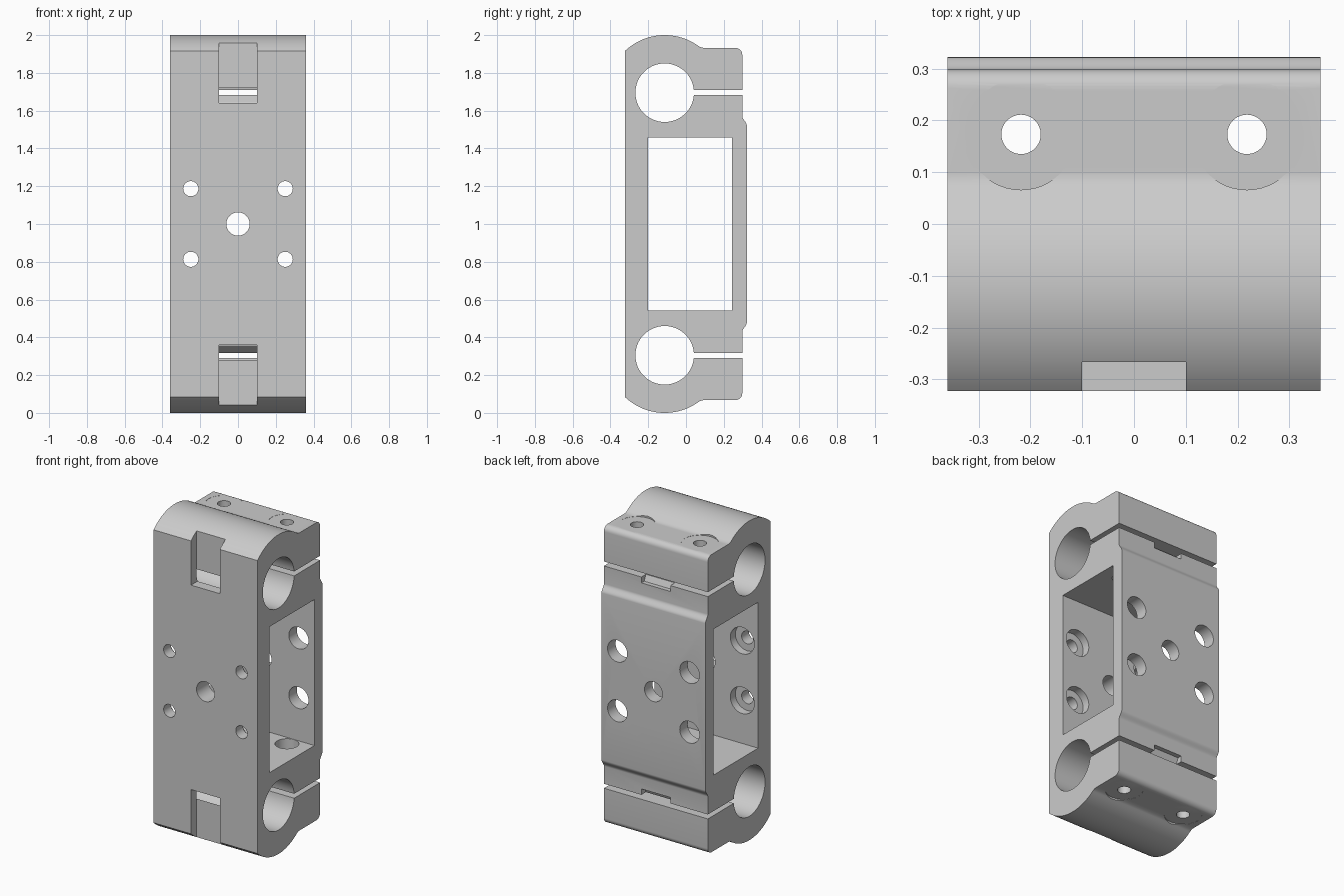
import bpy, bmesh, math
from mathutils import Matrix, Vector

if "Cube" in bpy.data.objects:
    bpy.data.objects.remove(bpy.data.objects["Cube"])

HALF_W = 0.36
BORE_Y, BORE_Z, BORE_R, LOBE_R = -0.113, 1.695, 0.155, 0.305
FRONT, BACK, FLANGE = -0.322, 0.322, 0.298
FLAT_Z, FILLET = 1.932, 0.063

grey = bpy.data.materials.new("light grey")
grey.diffuse_color = (0.6, 0.6, 0.6, 1)
grey.use_nodes = True
grey.node_tree.nodes["Principled BSDF"].inputs["Base Color"].default_value = grey.diffuse_color


def arc(cy, cz, r, a0, a1, n):
    """Points on an arc in the YZ plane, angles in radians."""
    return [(cy + r * math.cos(a0 + (a1 - a0) * i / n),
             cz + r * math.sin(a0 + (a1 - a0) * i / n)) for i in range(n + 1)]


def prism(name, pts, half_width):
    """Extrude a YZ outline along X."""
    bm = bmesh.new()
    face = bm.faces.new([bm.verts.new((-half_width, y, z)) for y, z in pts])
    ext = bmesh.ops.extrude_face_region(bm, geom=[face])
    bmesh.ops.translate(bm, vec=(2 * half_width, 0, 0),
                        verts=[v for v in ext["geom"] if isinstance(v, bmesh.types.BMVert)])
    bmesh.ops.recalc_face_normals(bm, faces=bm.faces)
    me = bpy.data.meshes.new(name)
    bm.to_mesh(me)
    bm.free()
    ob = bpy.data.objects.new(name, me)
    bpy.context.collection.objects.link(ob)
    me.materials.append(grey)
    return ob


def box_pts(y0, y1, z0, z1):
    return [(y0, z0), (y1, z0), (y1, z1), (y0, z1)]


def cylinder(name, p0, p1, r, n=48):
    p0, p1 = Vector(p0), Vector(p1)
    d = p1 - p0
    bm = bmesh.new()
    bmesh.ops.create_cone(
        bm, cap_ends=True, segments=n, radius1=r, radius2=r, depth=d.length,
        matrix=Matrix.Translation((p0 + p1) / 2) @ d.to_track_quat('Z', 'Y').to_matrix().to_4x4())
    me = bpy.data.meshes.new(name)
    bm.to_mesh(me)
    bm.free()
    ob = bpy.data.objects.new(name, me)
    bpy.context.collection.objects.link(ob)
    me.materials.append(grey)
    return ob


# Upper half of the side outline: lobe, fillet, clamp flange, slot and bore
fy = BORE_Y + math.sqrt((LOBE_R + FILLET) ** 2 - (FLAT_Z + FILLET - BORE_Z) ** 2)
fz = FLAT_Z + FILLET
tangent = math.atan2(fz - BORE_Z, fy - BORE_Y)
lobe_start = math.acos((FRONT - BORE_Y) / LOBE_R)
slot_hi, slot_lo = 1.710, 1.682
a_hi = math.asin((slot_hi - BORE_Z) / BORE_R)
a_lo = math.asin((slot_lo - BORE_Z) / BORE_R)
step = 0.022
upper = arc(BORE_Y, BORE_Z, LOBE_R, lobe_start, tangent, 32)
upper += arc(fy, fz, FILLET, tangent + math.pi, 1.5 * math.pi, 8)[1:]
upper += arc(FLANGE - 0.036, FLAT_Z - 0.036, 0.036, math.pi / 2, 0, 8)
upper += [(FLANGE, slot_hi)]
upper += arc(BORE_Y, BORE_Z, BORE_R, a_hi, a_lo + 2 * math.pi, 64)
upper += [(FLANGE, slot_lo)]
upper += [(FLANGE + (BACK - FLANGE) * (0.5 - 0.5 * math.cos(math.pi * t / 8)),
           1.572 - 0.05 * t / 8) for t in range(9)]
outline = upper + [(y, 2 - z) for y, z in reversed(upper)]
body = prism("clamp_block", outline, HALF_W)

cutters = []
# Rectangular window through the middle
cutters.append(prism("window_cutter", box_pts(-0.2, 0.243, 0.543, 1.457), 0.5))

# Strap channels: front recess, opening to the bore, and relief beside the slot
for top in (True, False):
    def flip(pts):
        return pts if top else [(y, 2 - z) for y, z in reversed(pts)]
    recess = [(-0.4, 1.64), (-0.2, 1.64), (-0.2, 1.70), (-0.266, 1.70),
              (-0.266, 2.1), (-0.4, 2.1)]
    cutters.append(prism("recess_cutter", flip(recess), 0.1))
    relief = [(0.25, 1.69), (0.27, 1.645), (0.4, 1.645), (0.4, 1.69)]
    cutters.append(prism("relief_cutter", flip(relief), 0.1))
    lead_in = [(0.0, 1.645), (0.035, 1.645), (0.09, 1.69), (0.0, 1.69)]
    cutters.append(prism("lead_in_cutter", flip(lead_in), 0.1))

# Mounting holes through front and back walls, counterbored inside
cutters.append(cylinder("centre_hole", (0, -0.5, 1), (0, 0.5, 1), 0.062))
for x in (-0.25, 0.25):
    for z in (0.813, 1.187):
        cutters.append(cylinder("front_hole", (x, -0.5, z), (x, -0.1, z), 0.04))
        cutters.append(cylinder("counterbore", (x, -0.25, z), (x, -0.1, z), 0.083))
        cutters.append(cylinder("back_hole", (x, 0.15, z), (x, 0.5, z), 0.068))

# Clamp screw holes with spot faces outside and nut pockets in the window
for x in (-0.218, 0.218):
    y = 0.173
    for s in (1, -1):
        cutters.append(cylinder("screw_hole", (x, y, 1 + s * 0.3), (x, y, 1 + s * 1.2), 0.038))
        cutters.append(cylinder("spot_face", (x, y, 1 + s * 0.931), (x, y, 1 + s * 1.2), 0.107))
        cutters.append(cylinder("nut_pocket", (x, y, 1 + s * 0.4), (x, y, 1 + s * 0.53), 0.068))

bpy.context.view_layer.objects.active = body
body.select_set(True)
for c in cutters:
    mod = body.modifiers.new("cut", 'BOOLEAN')
    mod.operation, mod.solver, mod.object = 'DIFFERENCE', 'EXACT', c
    bpy.ops.object.modifier_apply(modifier=mod.name)
for c in cutters:
    bpy.data.objects.remove(c, do_unlink=True)

bpy.ops.object.shade_smooth_by_angle(angle=math.radians(30))
